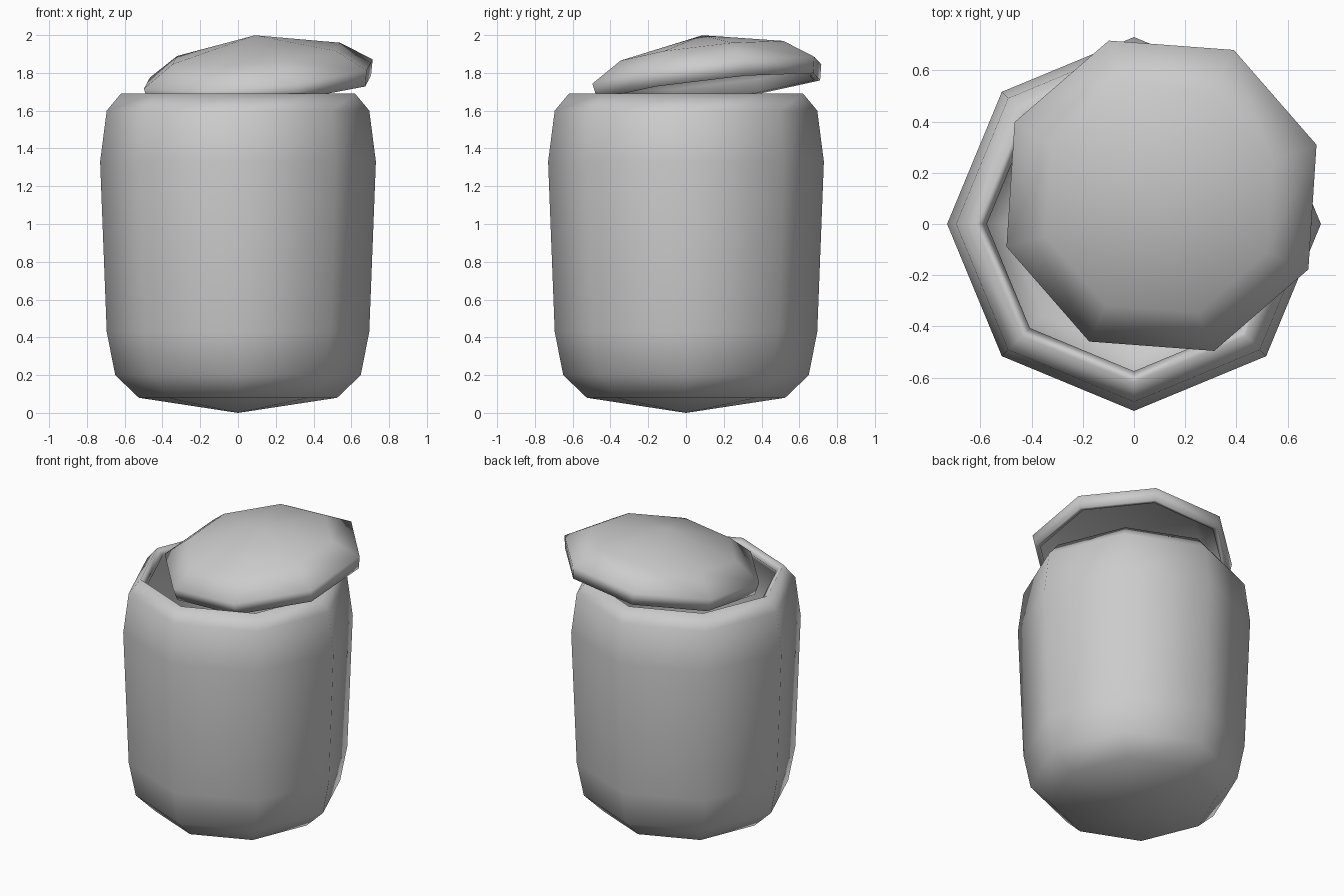
import bpy, bmesh, math
from mathutils import Matrix, Vector

cube = bpy.data.objects.get("Cube")
if cube:
    bpy.data.objects.remove(cube, do_unlink=True)

clay = bpy.data.materials.new("grey_clay")
clay.use_nodes = True
colour = (0.6, 0.6, 0.6, 1)
clay.diffuse_color = colour
clay.node_tree.nodes["Principled BSDF"].inputs["Base Color"].default_value = colour


def lathe(name, profile, turn=0.0, sides=8):
    """Spin (radius, height) points about z; zero radius makes a pole."""
    bm = bmesh.new()
    rings = []
    for r, z in profile:
        if r == 0:
            rings.append([bm.verts.new((0, 0, z))] * sides)
        else:
            angles = [turn + math.tau * i / sides for i in range(sides)]
            rings.append([bm.verts.new((r * math.cos(a), r * math.sin(a), z)) for a in angles])
    for low, high in zip(rings, rings[1:]):
        for i in range(sides):
            j = (i + 1) % sides
            corners = dict.fromkeys((low[i], low[j], high[j], high[i]))
            bm.faces.new(list(corners))
    bmesh.ops.recalc_face_normals(bm, faces=bm.faces)
    mesh = bpy.data.meshes.new(name)
    bm.to_mesh(mesh)
    bm.free()
    mesh.shade_smooth()
    mesh.materials.append(clay)
    obj = bpy.data.objects.new(name, mesh)
    bpy.context.collection.objects.link(obj)
    return obj


# Jar: closed outer wall, rolled rim and hollow inside
outer = [(0, 0), (0.525, 0.08), (0.65, 0.2), (0.695, 0.43),
         (0.73, 1.33), (0.695, 1.6), (0.62, 1.69)]
inner = [(0.575, 1.65), (0.64, 1.58), (0.68, 1.32),
         (0.645, 0.44), (0.61, 0.23), (0.5, 0.13), (0, 0.05)]
lathe("jar_body", outer + inner)

# Lid: hollow faceted dome resting askew on the rim
dome = [(0, 0.292), (0.47, 0.195), (0.642, 0.085), (0.625, 0)]
underside = [(0.59, 0.005), (0.6, 0.075), (0.45, 0.16), (0, 0.25)]
lid = lathe("lid", dome + underside, turn=math.radians(18.5))
up = Vector((-0.09, -0.115, 1))
tilt = Vector((0, 0, 1)).rotation_difference(up).to_matrix().to_4x4()
lid.matrix_world = Matrix.Translation((0.115, 0.12, 1.71)) @ tilt
